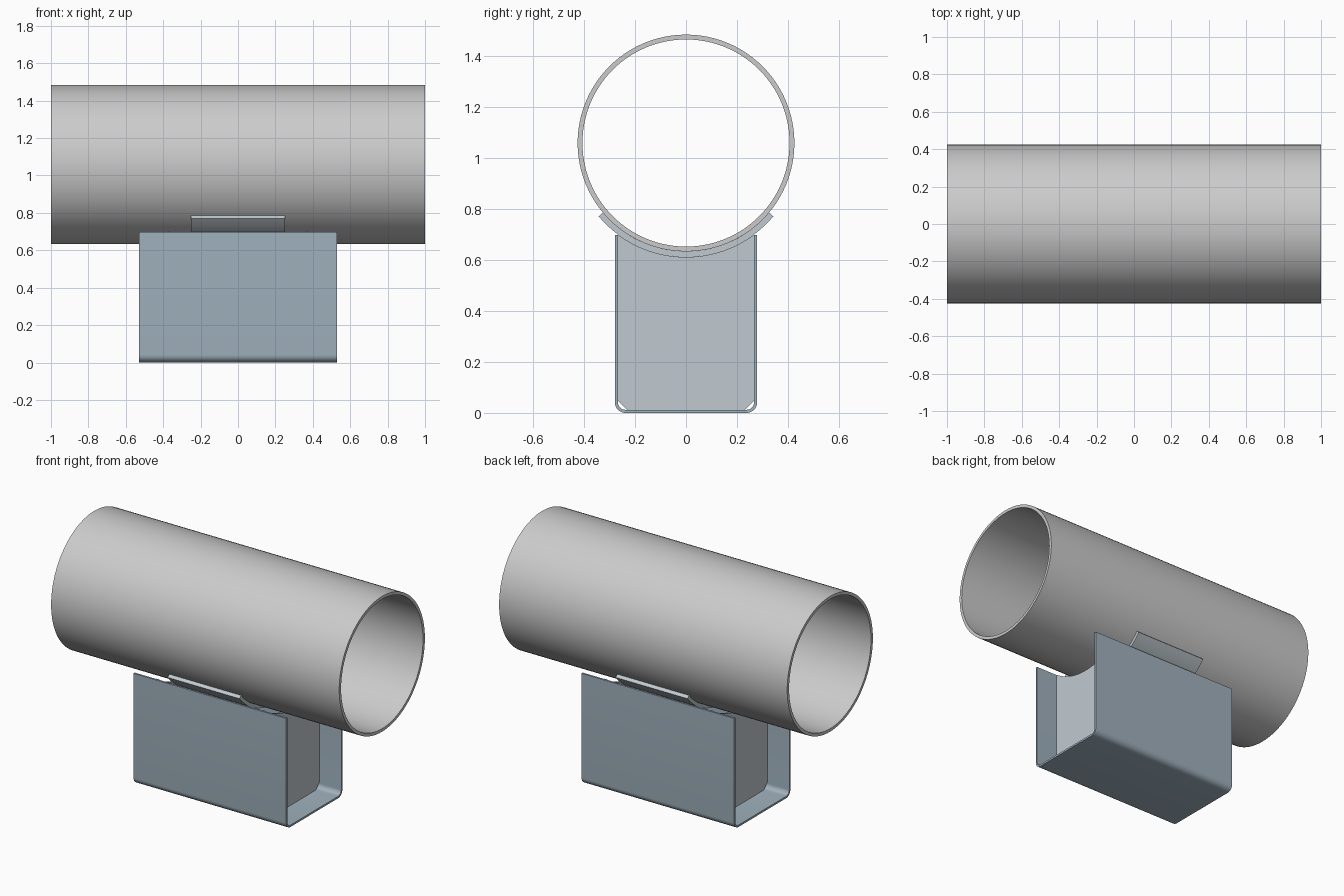
import bpy, bmesh
from math import sin, cos, sqrt, asin, radians, pi

if "Cube" in bpy.data.objects:
    bpy.data.objects.remove(bpy.data.objects["Cube"])

CZ = 1.058                          # pipe axis height
R_OUT, R_IN, R_PAD = 0.425, 0.406, 0.447
W, T, TOP, FILLET = 0.279, 0.012, 0.697, 0.042


def material(name, rgb):
    m = bpy.data.materials.new(name)
    m.diffuse_color = (*rgb, 1)
    m.use_nodes = True
    m.node_tree.nodes["Principled BSDF"].inputs["Base Color"].default_value = m.diffuse_color
    return m


def arc(cy, cz, r, a0, a1, n):
    """Points (y, z) on an arc, angle measured from straight down."""
    angles = [a0 + (a1 - a0) * i / n for i in range(n + 1)]
    return [(cy + r * sin(a), cz - r * cos(a)) for a in angles]


def strip(name, outer, inner, x0, x1, mat=None, closed=False):
    """Sweep the band between two matching y-z curves along x."""
    bm = bmesh.new()
    rows = [[bm.verts.new((x, y, z)) for y, z in pts]
            for x, pts in ((x0, outer), (x1, outer), (x1, inner), (x0, inner))]
    n = len(outer)
    for i in range(n if closed else n - 1):
        j = (i + 1) % n
        for k in range(4):
            a, b = rows[k], rows[(k + 1) % 4]
            bm.faces.new((a[i], a[j], b[j], b[i]))
    if not closed:
        for i in (0, -1):
            bm.faces.new([r[i] for r in rows])
    return finish(name, bm, mat)


def finish(name, bm, mat):
    bmesh.ops.recalc_face_normals(bm, faces=bm.faces)
    me = bpy.data.meshes.new(name)
    bm.to_mesh(me)
    bm.free()
    ob = bpy.data.objects.new(name, me)
    bpy.context.collection.objects.link(ob)
    if mat:
        me.materials.append(mat)
    bpy.ops.object.select_all(action='DESELECT')
    ob.select_set(True)
    bpy.context.view_layer.objects.active = ob
    bpy.ops.object.shade_smooth_by_angle(angle=radians(30))
    return ob


steel = material("channel_steel", (0.35, 0.44, 0.51))
plate = material("plate_steel", (0.53, 0.59, 0.63))

# Pipe
N = 96
strip("pipe", arc(0, CZ, R_OUT, 0, 2 * pi, N)[:-1],
      arc(0, CZ, R_IN, 0, 2 * pi, N)[:-1], -1, 1, closed=True)

# Curved saddle pad under the pipe
A = radians(50)
strip("saddle_pad", arc(0, CZ, R_PAD, -A, A, 32),
      arc(0, CZ, R_OUT, -A, A, 32), -0.25, 0.25, plate)


# U-shaped channel with rounded bottom corners
def channel_curve(r, w):
    c = W - FILLET
    return ([(-w, TOP)] + arc(-c, FILLET, r, -pi / 2, 0, 8)
            + arc(c, FILLET, r, 0, pi / 2, 8) + [(w, TOP)])


strip("channel", channel_curve(FILLET, W), channel_curve(FILLET - T, W - T),
      -0.53, 0.53, steel)

# Two cross ribs, scooped for the saddle and chamfered at the bottom
w, ch, th = W - T, 0.036, 0.016
a = asin(w / R_PAD)
profile = arc(0, CZ, R_PAD, -a, a, 32) + [
    (w, T + ch), (w - ch, T), (-w + ch, T), (-w, T + ch)]
for side, name in ((-1, "left_rib"), (1, "right_rib")):
    bm = bmesh.new()
    face = bm.faces.new([bm.verts.new((side * 0.37 - th / 2, y, z)) for y, z in profile])
    ext = bmesh.ops.extrude_face_region(bm, geom=[face], use_keep_orig=True)
    verts = [v for v in ext["geom"] if isinstance(v, bmesh.types.BMVert)]
    bmesh.ops.translate(bm, verts=verts, vec=(th, 0, 0))
    finish(name, bm, plate)
